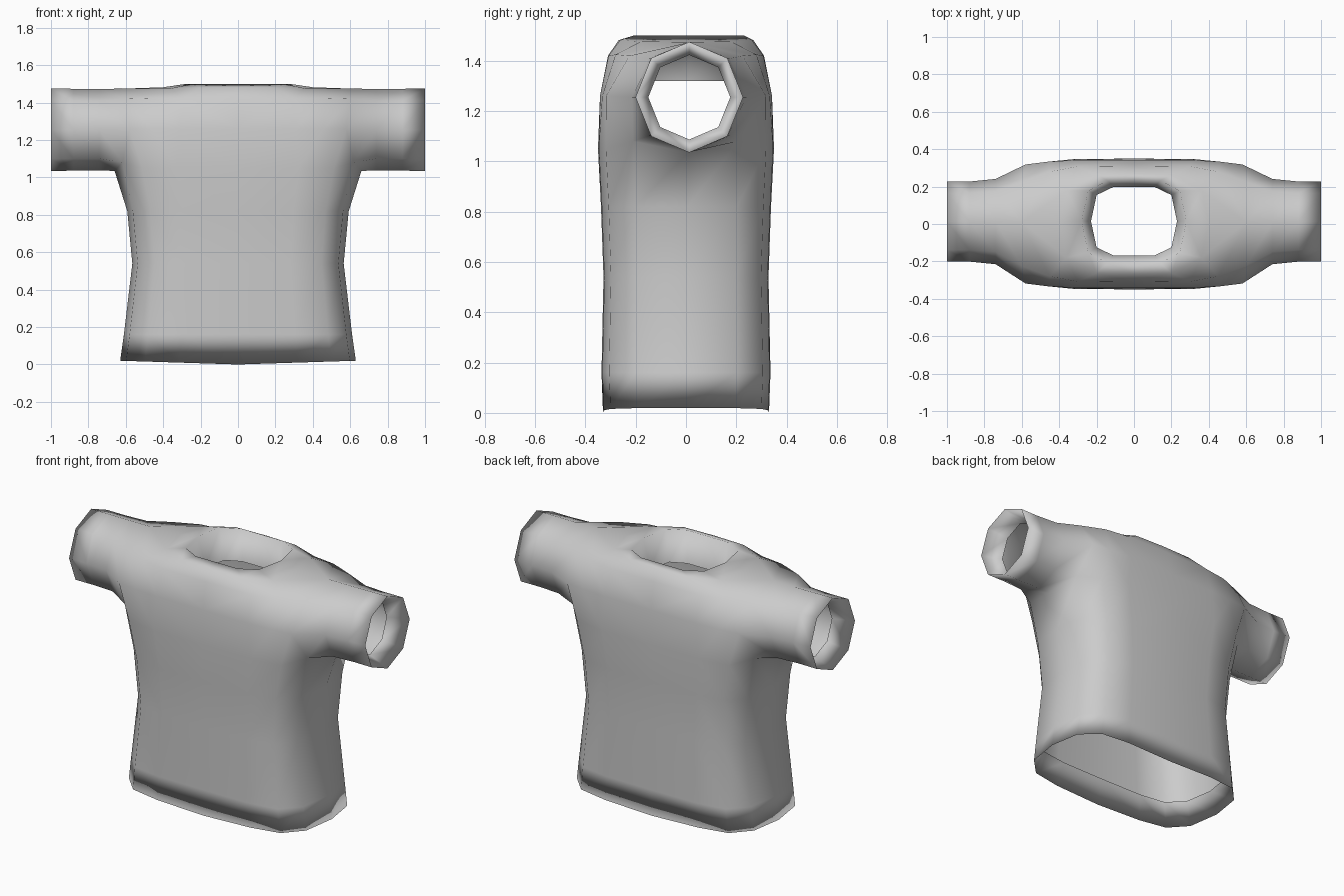
import bpy, bmesh
from math import sin, cos, pi

if "Cube" in bpy.data.objects:
    bpy.data.objects.remove(bpy.data.objects["Cube"])

bm = bmesh.new()


def v(x, y, z):
    return bm.verts.new((x, y, z))


def bridge(a, b, closed=False):
    n = len(a)
    for i in range(n if closed else n - 1):
        j = (i + 1) % n
        bm.faces.new((a[i], a[j], b[j], b[i]))


# Half cross-section of the torso (rounded rectangle), front centre to side
SECTION = [(0, 1), (.5, .99), (.79, .91), (.95, .6)]


def torso_ring(width, depth, z, drop=0.0, lift=0.0):
    pts = []
    for s in (-1, 1):
        half = [v(fx * width, s * fy * depth, z - drop * (1 - fx) + lift * fx)
                for fx, fy in SECTION]
        pts += half if s < 0 else [v(width, 0.005, z + lift)] + half[::-1]
    return pts


# Torso: folded-in hem, then rings up to the armpits
rings = [torso_ring(.58, .295, .16),
         torso_ring(.63, .33, .02, drop=.02),
         torso_ring(.61, .336, .16),
         torso_ring(.565, .328, .54),
         torso_ring(.592, .338, .82),
         torso_ring(.65, .35, 1.05)]
for a, b in zip(rings, rings[1:]):
    bridge(a, b)
armpit = rings[-1]
armpit[4].co = (.66, .01, 1.035)
for i in (3, 5):
    armpit[i].co.z = 1.08

# Chest, shoulders and neck, front and back
shoulder = v(.6, .01, 1.475)
collar_side = v(.40, .01, 1.482)
rim_side = v(.28, .015, 1.5)
lip_side = v(.23, .015, 1.32)
armhole = {}
for s in (-1, 1):
    low = armpit[:4] if s < 0 else armpit[:4:-1]
    mid = [v(x, s * y, 1.26) for x, y in
           ((0, .342), (.31, .342), (.46, .333), (.58, .318))]
    up = [v(x, s * y, z) for x, y, z in
          ((0, .31, 1.42), (.3, .308, 1.42), (.45, .28, 1.425), (.6, .225, 1.42))]
    top = [v(x, s * y, z) for x, y, z in
           ((0, .268, 1.482), (.2, .262, 1.482), (.36, .18, 1.476))] + [collar_side]
    rim = [v(x, s * y + .012, 1.5) for x, y in
           ((0, .22), (.14, .22), (.245, .165))] + [rim_side]
    lip = [v(x, s * y + .015, 1.32) for x, y in
           ((0, .183), (.11, .183), (.2, .14))] + [lip_side]
    bridge(low, mid)
    bridge(mid, up)
    bridge(up[:3], top[:3])
    bm.faces.new((up[2], up[3], shoulder, top[2]))
    bm.faces.new((top[2], shoulder, collar_side))
    bridge(top, rim)
    bridge(rim, lip)
    armhole[s] = [low[3], mid[3], up[3]]

# Sleeve: octagonal tube with the cuff folded inward
prev = [armpit[4]] + armhole[-1] + [shoulder] + armhole[1][::-1]
for x, ry, rz in ((.74, .228, .218), (.88, .214, .219), (1, .214, .22), (.88, .163, .168)):
    ring = [v(x, .013 - ry * sin(i * pi / 4), 1.255 - rz * cos(i * pi / 4))
            for i in range(8)]
    bridge(prev, ring, closed=True)
    prev = ring

bmesh.ops.recalc_face_normals(bm, faces=bm.faces)
for f in bm.faces:
    f.smooth = True

mesh = bpy.data.meshes.new("shirt")
bm.to_mesh(mesh)
bm.free()
shirt = bpy.data.objects.new("shirt", mesh)
bpy.context.collection.objects.link(shirt)

# Left half
mirror = shirt.modifiers.new("mirror", 'MIRROR')
mirror.use_axis[0] = True
mirror.merge_threshold = .001
